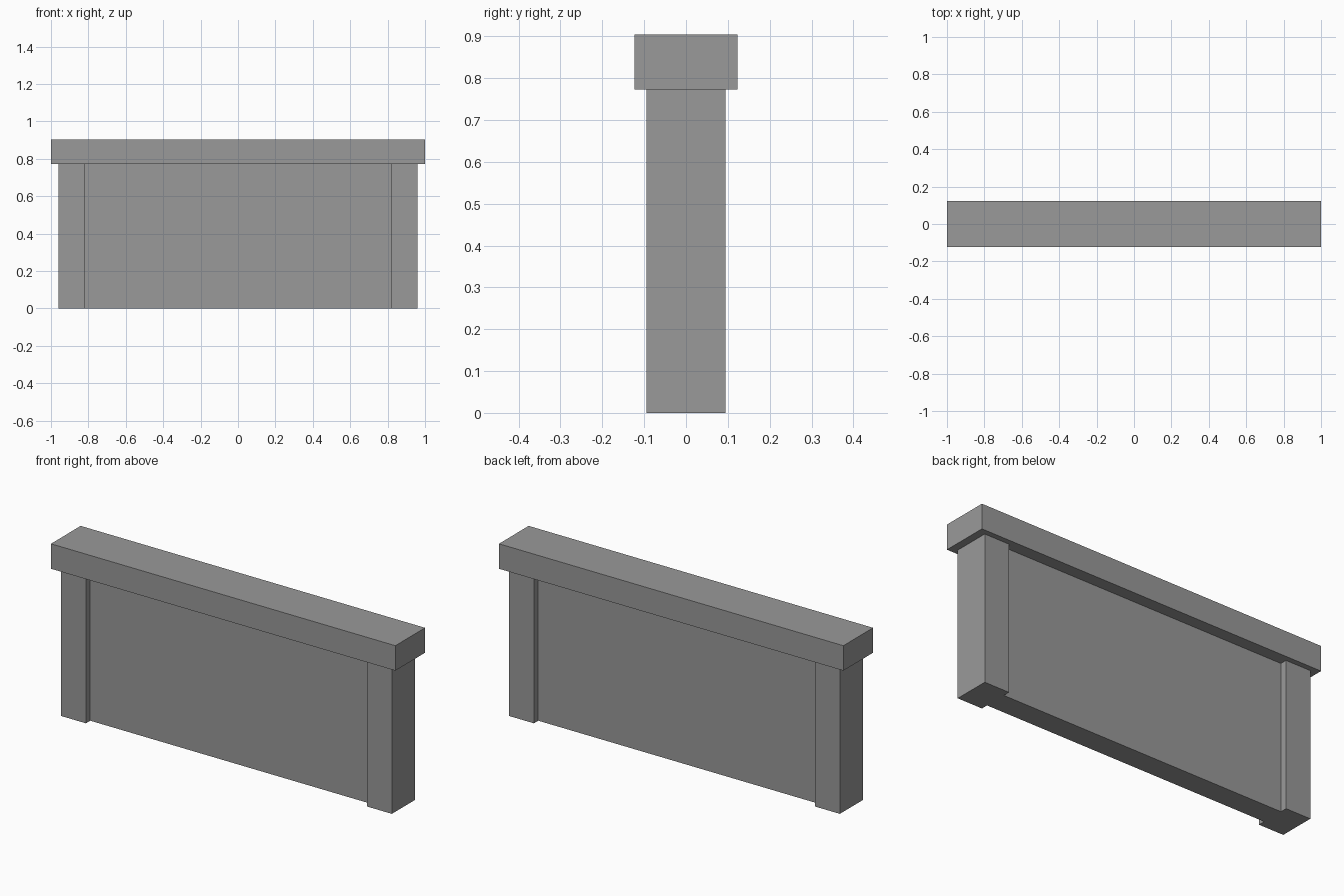
import bpy

cube = bpy.data.objects.get("Cube")
if cube:
    bpy.data.objects.remove(cube, do_unlink=True)

# Single stone colour
stone = bpy.data.materials.new("stone_grey")
stone.use_nodes = True
GREY = (0.32, 0.32, 0.32, 1)
stone.diffuse_color = GREY
stone.node_tree.nodes["Principled BSDF"].inputs["Base Color"].default_value = GREY


def block(name, x0, x1, half_depth, z0, z1):
    """Flat-faced box centred on y = 0."""
    bpy.ops.mesh.primitive_cube_add(size=1, location=((x0 + x1) / 2, 0, (z0 + z1) / 2))
    ob = bpy.context.object
    ob.name = name
    ob.scale = (x1 - x0, 2 * half_depth, z1 - z0)
    bpy.ops.object.transform_apply(location=False, rotation=False, scale=True)
    ob.data.materials.append(stone)
    return ob


CAP_Z, TOP_Z = 0.773, 0.904
POST_IN, POST_OUT = 0.817, 0.96

# Recessed wall panel between the posts
block("wall_panel", -POST_IN, POST_IN, 0.059, 0, CAP_Z)

# End posts, standing proud on both faces
block("left_post", POST_IN, POST_OUT, 0.095, 0, CAP_Z)
block("right_post", -POST_OUT, -POST_IN, 0.095, 0, CAP_Z)

# Overhanging cap
block("top_cap", -1, 1, 0.123, CAP_Z, TOP_Z)
